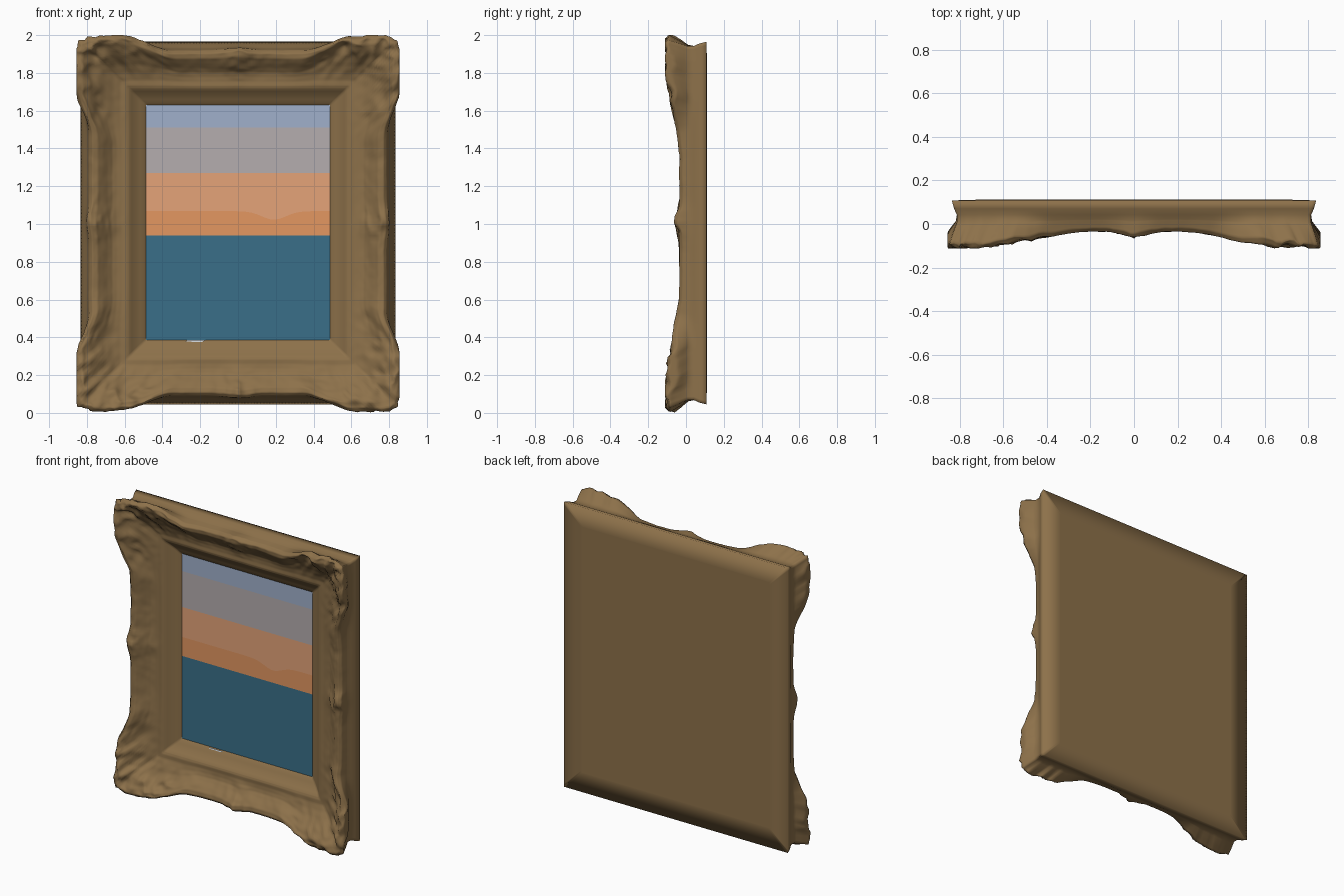
import bpy
import math
from mathutils import Vector, noise

old = bpy.data.objects.get("Cube")
if old:
    bpy.data.objects.remove(old, do_unlink=True)


def linear(v):
    v /= 255
    return v / 12.92 if v <= 0.04045 else ((v + 0.055) / 1.055) ** 2.4


def material(name, r, g, b):
    mat = bpy.data.materials.new(name)
    mat.use_nodes = True
    colour = (linear(r), linear(g), linear(b), 1)
    mat.diffuse_color = colour
    bsdf = mat.node_tree.nodes["Principled BSDF"]
    bsdf.inputs["Base Color"].default_value = colour
    bsdf.inputs["Roughness"].default_value = 0.8
    return mat


def build(name, verts, faces, mats, smooth=False):
    mesh = bpy.data.meshes.new(name)
    mesh.from_pydata(verts, [], faces)
    for mat in mats:
        mesh.materials.append(mat)
    for poly in mesh.polygons:
        poly.use_smooth = smooth
    obj = bpy.data.objects.new(name, mesh)
    bpy.context.collection.objects.link(obj)
    return obj


def smoothstep(far, near, v):
    t = max(0, min(1, (far - v) / (far - near)))
    return t * t * (3 - 2 * t)


brown = material("aged_wood", 141, 113, 74)
sea = material("sea_teal", 58, 111, 137)
glow = material("horizon_orange", 227, 151, 97)
peach = material("peach_sky", 229, 164, 121)
haze = material("hazy_grey", 181, 174, 175)
blue = material("upper_blue", 160, 176, 203)
pale = material("pale_paint", 205, 210, 215)

# Frame opening and how far each rail reaches outward from it
HALF, LOW, HIGH = 0.487, 0.385, 1.63
SIDE, BOTTOM, TOP = 0.348, 0.34, 0.335

# Rail section, from opening to back: distance out, depth, amount of carving
SECTION = [
    (0, 0.1, 0), (0.012, 0.09, 0), (0.03, 0.082, 0), (0.05, 0.07, 0),
    (0.075, 0.052, 0), (0.09, 0.038, 0), (0.105, 0.034, 0.03),
    (0.13, 0.036, 0.08), (0.16, 0.034, 0.25), (0.19, 0.028, 0.5),
    (0.22, 0.012, 0.75), (0.25, -0.01, 0.9), (0.28, -0.03, 1),
    (0.308, -0.034, 1), (0.325, -0.018, 1), (0.322, 0.004, 0.6),
    (0.318, 0.022, 0.2), (0.325, 0.042, 0), (0.338, 0.07, 0),
    (0.348, 0.108, 0), (0.213, 0.112, 0),
]
STEPS = 100


def refine(points, steps):
    out = []
    for a, b in zip(points, points[1:]):
        n = steps if b[2] > 0 else 1
        for k in range(n):
            out.append([p + (q - p) * k / n for p, q in zip(a, b)])
    return out + [points[-1]]


def rect_point(side, u, d):
    f = d / SIDE
    x, lo, hi = HALF + d, LOW - BOTTOM * f, HIGH + TOP * f
    z = lo + (hi - lo) * u
    across = -x + 2 * x * u
    return [(across, lo), (x, z), (-across, hi), (-x, lo + hi - z)][side]


def carve(side, u, d, y, w):
    """Swell the lip at corners and rail middles, with leafy relief."""
    x, z = rect_point(side, u, d)
    length = 2 * HALF + 2 * SIDE if side % 2 == 0 else HIGH - LOW + TOP + BOTTOM
    to_corner = min(u, 1 - u) * length
    middle = math.exp(-((u - 0.5) * length / 0.08) ** 2)
    rise = smoothstep(0.62, 0.08, to_corner)
    flare = smoothstep(0.46, 0.25, to_corner)
    p = Vector((x, z, 0))
    coarse = noise.noise(p * 9)
    leaf = abs(noise.noise(p * 13 + Vector((3, 1, 5))))
    fine = noise.noise(p * 30)
    detail = 0.15 + 0.85 * max(flare, middle * 0.6)
    y -= w * (0.07 * rise + 0.024 * middle)
    y += w * detail * (0.016 * coarse + 0.045 * leaf + 0.007 * fine - 0.012)
    d += w * (0.079 * flare - 0.024 + 0.012 * middle)
    d += w * detail * (0.014 * coarse + 0.01 * fine)
    d -= w * 0.02 * smoothstep(0.1, 0, to_corner)
    x, z = rect_point(side, u, d)
    return (max(-0.855, min(0.855, x)), max(-0.112, y), max(0, min(2, z)))


# Carved frame, swept around the opening with mitred corners
section = refine(SECTION, 4)
verts = [carve(s, k / STEPS, *p)
         for p in section for s in range(4) for k in range(STEPS)]
ring = 4 * STEPS
faces = []
for i in range(len(section) - 1):
    for j in range(ring):
        n = (j + 1) % ring
        a, b = i * ring, (i + 1) * ring
        faces.append((a + j, b + j, b + n, a + n))
build("carved_frame", verts, faces, [brown], smooth=True)

# Flat back board inside the rear rim
d, depth, _ = SECTION[-1]
board = [(x, depth, z) for x, z in (rect_point(s, 0, d) for s in range(4))]
build("back_board", board, [(3, 2, 1, 0)], [brown])


# Painted canvas in horizontal bands, with a soft dip in the glow
def glow_line(x):
    return 1.068 - 0.045 * math.exp(-((x - 0.19) / 0.09) ** 2)


COLUMNS = 40
levels = [LOW - 0.003, 0.94, None, 1.27, 1.512, HIGH + 0.003]
canvas = []
for level in levels:
    for k in range(COLUMNS + 1):
        x = (HALF + 0.003) * (2 * k / COLUMNS - 1)
        canvas.append((x, 0.1, glow_line(x) if level is None else level))
row = COLUMNS + 1
quads = [(b * row + k, b * row + k + 1, (b + 1) * row + k + 1, (b + 1) * row + k)
         for b in range(5) for k in range(COLUMNS)]
picture = build("painted_canvas", canvas, quads, [sea, glow, peach, haze, blue])
for poly in picture.data.polygons:
    poly.material_index = poly.index // COLUMNS

# Small pale fleck of paint on the lower inner edge
fleck = [(-0.28, 0.086, 0.377), (-0.19, 0.086, 0.376),
         (-0.17, 0.088, 0.385), (-0.27, 0.088, 0.385)]
build("paint_fleck", fleck, [(0, 1, 2, 3)], [pale])
